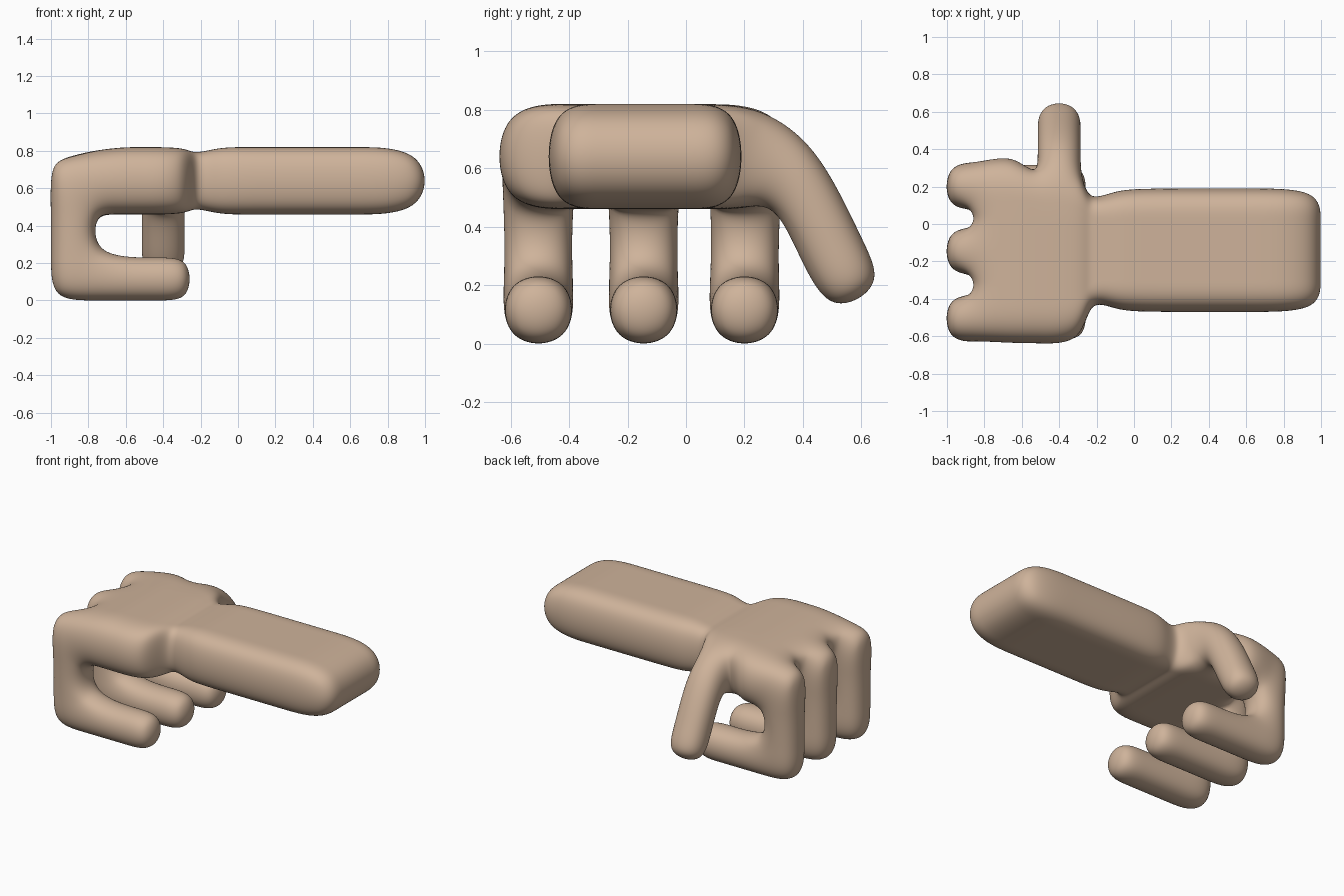
import bpy, bmesh

if "Cube" in bpy.data.objects:
    bpy.data.objects.remove(bpy.data.objects["Cube"])

bm = bmesh.new()


def V(x, y, z):
    return bm.verts.new((x, y, z))


def bridge(a, b):
    n = len(a)
    for i in range(n):
        bm.faces.new((a[i], a[(i + 1) % n], b[(i + 1) % n], b[i]))


def tube(ring, steps):
    """Extrude a quad ring through the given rings of points and cap the end."""
    for pts in steps:
        new = [V(*p) for p in pts]
        bridge(ring, new)
        ring = new
    bm.faces.new(ring)


# Palm, wrist and forearm: stations along x as (x top, x bottom, z top, z bottom, six y values)
mid = [-.38, -.27, -.02, .08]
arm = [-.478, -.28, -.19, -.09, 0, .198]
stations = [
    (-.92, -.76, .78, .46, [-.635] + mid + [.335]),
    (-.64, -.64, .82, .46, [-.648] + mid + [.39]),
    (-.525, -.525, .82, .46, [-.648] + mid + [.28]),
    (-.275, -.275, .82, .46, [-.655] + mid + [.28]),
    (-.24, -.24, .78, .50, [-.40, -.28, -.2, -.08, 0, .125]),
    (-.10, -.10, .82, .46, [-.468] + arm[1:5] + [.188]),
    (.05, .05, .82, .46, arm),
    (.35, .35, .82, .46, arm),
    (.60, .60, .82, .46, arm),
    (1.015, 1.015, .82, .46, arm),
]
S = [[(V(xt, y, zt), V(xb, y, zb)) for y in ys] for xt, xb, zt, zb, ys in stations]
THUMB = 2
for i in range(len(S) - 1):
    a, b = S[i], S[i + 1]
    for j in range(5):
        for k in (0, 1):
            bm.faces.new((a[j][k], a[j + 1][k], b[j + 1][k], b[j][k]))
    for j in (0, 5):
        if not (j == 5 and i == THUMB):
            bm.faces.new((a[j][0], b[j][0], b[j][1], a[j][1]))

# Forearm end, and the webs between the fingers
for row, cols in ((S[-1], range(5)), (S[0], (1, 3))):
    for j in cols:
        bm.faces.new((row[j][0], row[j + 1][0], row[j + 1][1], row[j][1]))

# Thumb: grows from the open side face, bending down
a, b = S[THUMB][5], S[THUMB + 1][5]
for v in (a, b):
    v[0].co.z = .81
    v[1].co.y = .22
x0, x1 = -.525, -.275
steps = []
for (yo, zo), (yi, zi) in [((.46, .68), (.31, .46)),
                           ((.613, .358), (.401, .236)),
                           ((.692, .197), (.502, .088))]:
    steps.append([(x0, yo, zo), (x1, yo, zo), (x1, yi, zi), (x0, yi, zi)])
tube([a[0], b[0], b[1], a[1]], steps)

# Three curled fingers
XO, XI = -1.01, -.76
for j, (yl, yr) in zip((0, 2, 4), ((-.63, -.38), (-.27, -.02), (.075, .325))):
    (tl, bl), (tr, br) = S[0][j], S[0][j + 1]
    # knuckle block
    fl, fr = V(XO, yl, .74), V(XO, yr, .74)
    gl, gr = V(XO, yl, .46), V(XO, yr, .46)
    bm.faces.new((tl, tr, fr, fl))
    bm.faces.new((fl, fr, gr, gl))
    bm.faces.new((tl, fl, gl, bl))
    bm.faces.new((tr, fr, gr, br))
    # upright segment
    low = [V(XO, yl, .24), V(XO, yr, .24), V(XI, yr, .24), V(XI, yl, .24)]
    bridge([gl, gr, br, bl], low)
    # lower bend
    ol, orr = V(XO, yl, -.01), V(XO, yr, -.01)
    il, ir = V(XI, yl, -.01), V(XI, yr, -.01)
    bm.faces.new((low[0], low[1], orr, ol))
    bm.faces.new((ol, orr, ir, il))
    bm.faces.new((low[0], ol, il, low[3]))
    bm.faces.new((low[1], orr, ir, low[2]))
    # fingertip segment
    tube([low[3], low[2], ir, il],
         [[(x, yl, .24), (x, yr, .24), (x, yr, -.01), (x, yl, -.01)]
          for x in (-.42, -.245)])

bmesh.ops.recalc_face_normals(bm, faces=bm.faces)
for f in bm.faces:
    f.smooth = True
mesh = bpy.data.meshes.new("hand")
bm.to_mesh(mesh)
bm.free()

hand = bpy.data.objects.new("hand", mesh)
bpy.context.collection.objects.link(hand)
skin = bpy.data.materials.new("skin tan")
skin.diffuse_color = (.62, .45, .325, 1)
skin.use_nodes = True
skin.node_tree.nodes["Principled BSDF"].inputs["Base Color"].default_value = skin.diffuse_color
mesh.materials.append(skin)
sub = hand.modifiers.new("smooth", 'SUBSURF')
sub.levels = sub.render_levels = 4
